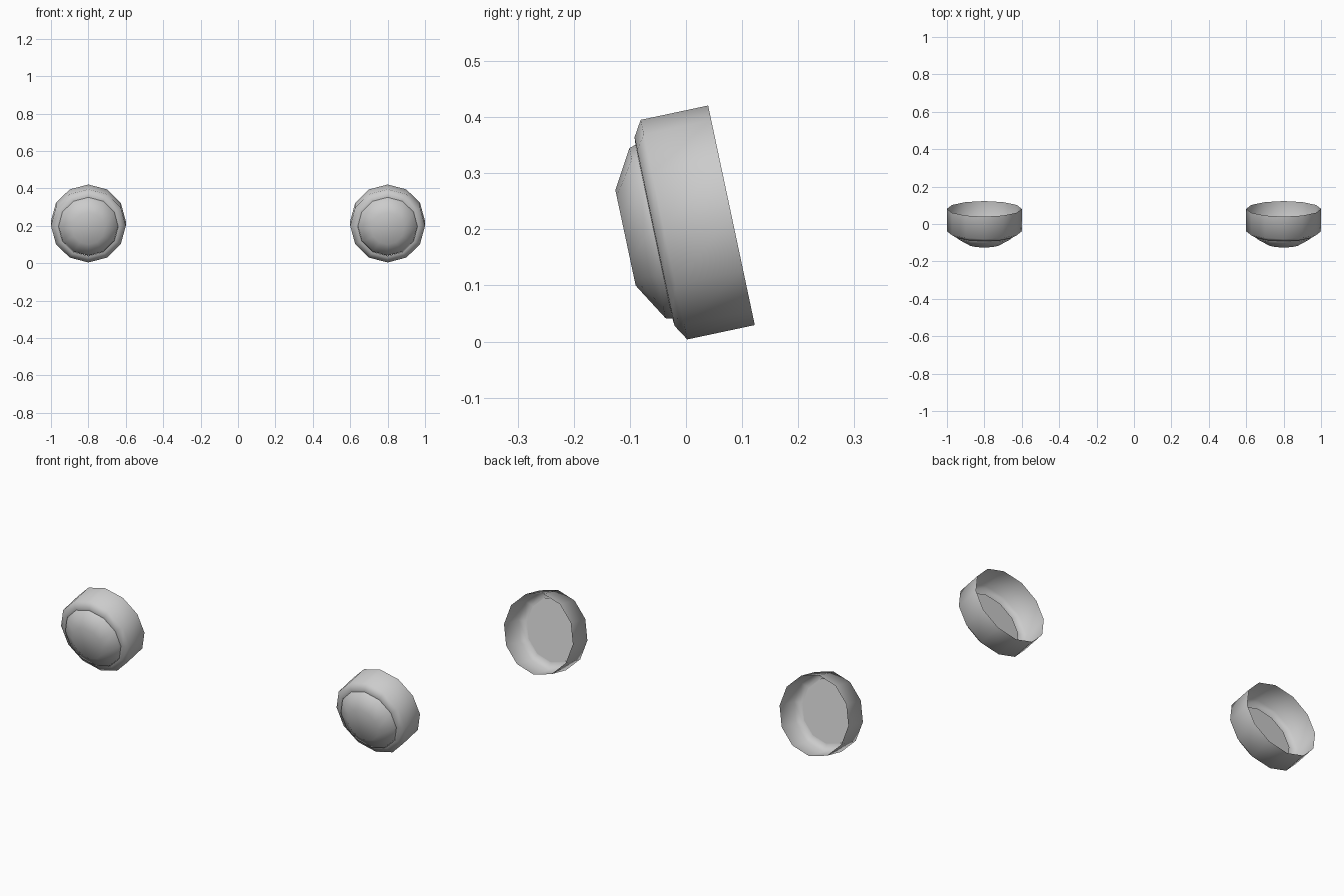
import bpy
import bmesh
from math import cos, sin, pi, radians
from mathutils import Matrix

if "Cube" in bpy.data.objects:
    bpy.data.objects.remove(bpy.data.objects["Cube"], do_unlink=True)

SIDES = 12
TILT = radians(12)

grey = bpy.data.materials.new("neutral_grey")
grey.use_nodes = True
colour = (0.6, 0.6, 0.6, 1)
grey.diffuse_color = colour
grey.node_tree.nodes["Principled BSDF"].inputs["Base Color"].default_value = colour


def lathe(name, profile, centre_x, cap_ends=False):
    """Spin (radius, forward) points round the tilted forward axis."""
    bm = bmesh.new()
    rings = []
    for radius, forward in profile:
        rings.append([bm.verts.new((radius * sin(2 * pi * i / SIDES), -forward,
                                    radius * cos(2 * pi * i / SIDES)))
                      for i in range(SIDES)])
    for a, b in zip(rings, rings[1:]):
        for i in range(SIDES):
            j = (i + 1) % SIDES
            bm.faces.new((a[i], a[j], b[j], b[i]))
    if cap_ends:
        bm.faces.new(rings[0])
        bm.faces.new(rings[-1])
    bmesh.ops.recalc_face_normals(bm, faces=bm.faces)
    place = Matrix.Translation((centre_x, 0.081, 0.225)) @ Matrix.Rotation(TILT, 4, "X")
    bm.transform(place)
    mesh = bpy.data.meshes.new(name)
    bm.to_mesh(mesh)
    bm.free()
    mesh.materials.append(grey)
    obj = bpy.data.objects.new(name, mesh)
    bpy.context.collection.objects.link(obj)
    bpy.ops.object.select_all(action="DESELECT")
    obj.select_set(True)
    bpy.context.view_layer.objects.active = obj
    bpy.ops.object.shade_smooth_by_angle(angle=radians(65))


# Open-backed housing with a bevelled front rim, and the lens set in it
housing = [(0.2, 0), (0.2, 0.123), (0.172, 0.14), (0.16, 0.141)]
lens = [(0.16, 0.136), (0.155, 0.153), (0.087, 0.193)]
for side, x in (("left", 0.8), ("right", -0.8)):
    lathe(side + "_lamp_housing", housing, x)
    lathe(side + "_lamp_lens", lens, x, cap_ends=True)
